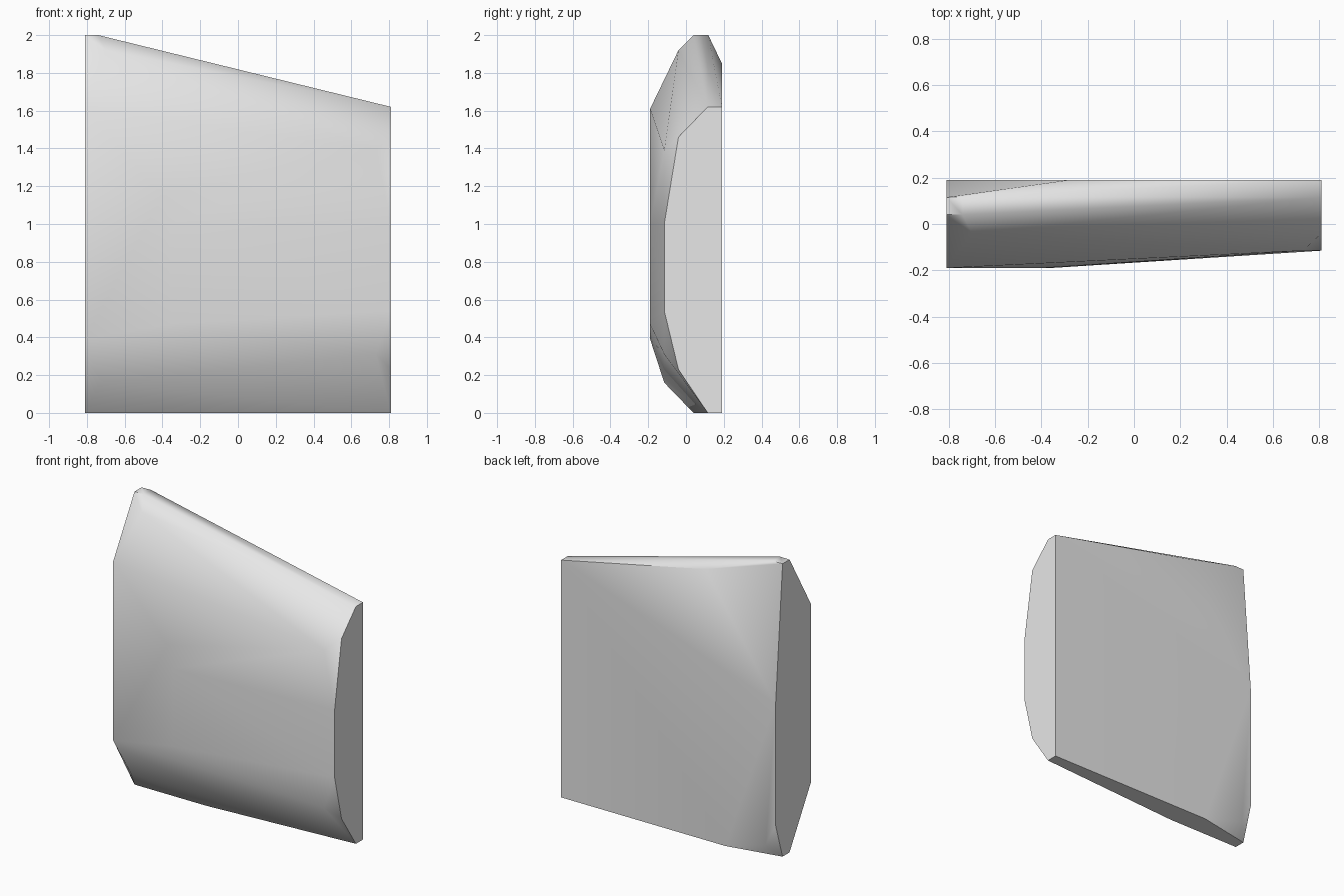
import bpy
import bmesh
import math

# Remove the default cube only
default_cube = bpy.data.objects.get("Cube")
if default_cube:
    bpy.data.objects.remove(default_cube, do_unlink=True)

HALF = 0.81      # half of the slab's width
BACK = 0.19      # depth of the flat back
FACE = -0.19     # depth of the front bulge
MID = -0.115     # depth of the shallower front facets

# Cross-sections of the two ends, as (y, z)
right_profile = [(BACK, 0), (0.115, 0), (-0.04, 0.23), (MID, 0.54),
                 (MID, 1.0), (-0.04, 1.46), (0.115, 1.62), (BACK, 1.62)]
left_profile = [(0.04, 0), (0.115, 0), (BACK, 0.24), (BACK, 1.07),
                (0.115, 2), (0.04, 2), (FACE, 1.61), (FACE, 0.39)]

# Chipped corners between the two ends
chips = [
    (-0.74, 0.04, 2), (-0.74, 0.118, 2), (-0.7, -0.04, 1.92),   # top left
    (-0.28, BACK, 1.85),                                        # back top
    (-0.43, BACK, 0), (-0.735, BACK, 0.09),                     # back bottom
    (-0.27, 0.04, 0), (-0.73, MID, 0.16),                       # front bottom
    (-0.36, FACE, 0.47), (-0.36, FACE, 1.0), (-0.4, FACE, 1.15),  # front bulge
    (0.73, MID, 0.31), (0.73, MID, 1.39),                       # right corners
]


def make_material(name, color):
    """Plain one-colour material for viewport and render."""
    mat = bpy.data.materials.new(name)
    mat.use_nodes = True
    mat.diffuse_color = color
    shader = next(n for n in mat.node_tree.nodes if n.type == 'BSDF_PRINCIPLED')
    shader.inputs["Base Color"].default_value = color
    return mat


def convex_object(name, points, material):
    """Wrap a convex stone around the given corner points."""
    bm = bmesh.new()
    for point in points:
        bm.verts.new(point)
    hull = bmesh.ops.convex_hull(bm, input=bm.verts[:])
    loose = {v for v in hull["geom_interior"] + hull["geom_unused"]
             if isinstance(v, bmesh.types.BMVert)}
    bmesh.ops.delete(bm, geom=list(loose), context='VERTS')
    # Merge the triangles of flat facets
    bmesh.ops.dissolve_limit(bm, angle_limit=math.radians(0.5),
                             verts=bm.verts[:], edges=bm.edges[:])
    bmesh.ops.recalc_face_normals(bm, faces=bm.faces[:])
    mesh = bpy.data.meshes.new(name)
    bm.to_mesh(mesh)
    bm.free()
    mesh.materials.append(material)
    obj = bpy.data.objects.new(name, mesh)
    bpy.context.collection.objects.link(obj)
    return obj


# Stone slab
corners = [(HALF, y, z) for y, z in right_profile]
corners += [(-HALF, y, z) for y, z in left_profile]
slab = convex_object("stone_slab", corners + chips,
                     make_material("light_grey_stone", (0.8, 0.8, 0.8, 1)))

# Soft facets, crisp rim
bpy.ops.object.select_all(action='DESELECT')
slab.select_set(True)
bpy.context.view_layer.objects.active = slab
bpy.ops.object.shade_smooth_by_angle(angle=math.radians(40))
